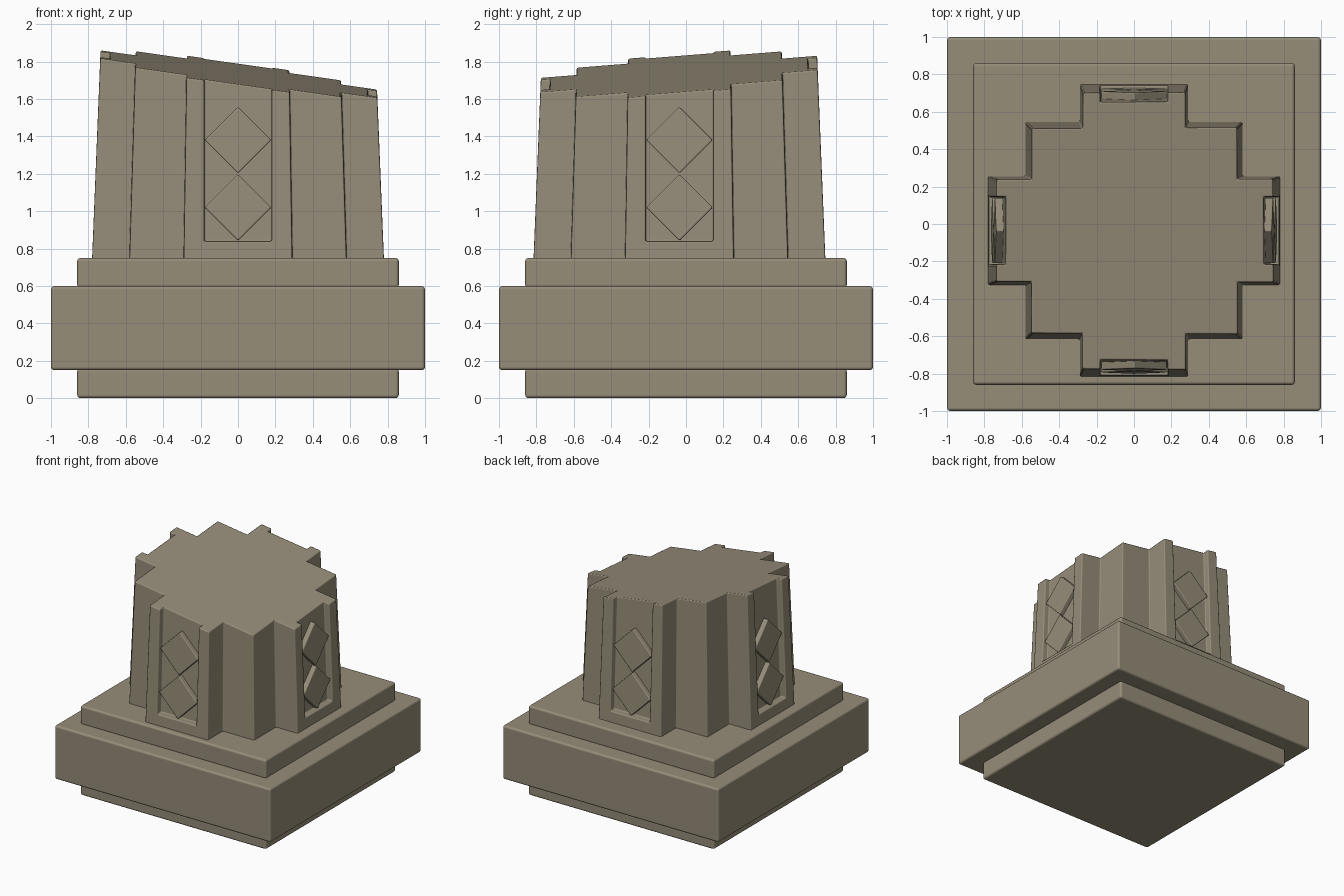
import bpy
import bmesh
from math import pi
from mathutils import Matrix, Vector

cube = bpy.data.objects.get("Cube")
if cube:
    bpy.data.objects.remove(cube, do_unlink=True)

STONE = (0.305, 0.266, 0.191, 1.0)
stone = bpy.data.materials.new("taupe stone")
stone.use_nodes = True
stone.diffuse_color = STONE
bsdf = stone.node_tree.nodes["Principled BSDF"]
bsdf.inputs["Base Color"].default_value = STONE
bsdf.inputs["Roughness"].default_value = 0.8

FOOT = 0.75        # height where the shaft begins
OFFSET_Y = -0.035  # the shaft sits slightly forward of the base
REACH = 0.78       # shaft half width at its foot
TAPER = 0.052      # shrink per unit of height


def shrink(z):
    return 1 - TAPER * (z - FOOT)


def finish(name, bm, bevel=0.0, segments=2):
    bmesh.ops.recalc_face_normals(bm, faces=bm.faces)
    mesh = bpy.data.meshes.new(name)
    bm.to_mesh(mesh)
    bm.free()
    mesh.materials.append(stone)
    obj = bpy.data.objects.new(name, mesh)
    bpy.context.collection.objects.link(obj)
    if bevel:
        mesh.polygons.foreach_set("use_smooth", [True] * len(mesh.polygons))
        add_bevel(obj, bevel, segments)
    return obj


def add_bevel(obj, width, segments):
    mod = obj.modifiers.new("rounded edges", "BEVEL")
    mod.width = width
    mod.segments = segments
    mod.limit_method = "ANGLE"
    mod.harden_normals = True


def prism(bm, bottom, top):
    """Close the solid between two matching loops of points."""
    a = [bm.verts.new(p) for p in bottom]
    b = [bm.verts.new(p) for p in top]
    bm.faces.new(a)
    bm.faces.new(b)
    for i in range(len(a)):
        j = (i + 1) % len(a)
        bm.faces.new((a[i], a[j], b[j], b[i]))


def wall_plate(bm, outline, inner, outer, turn):
    """Extrude a (sideways, height) outline along the leaning wall of one side."""
    place = Matrix.Translation((0, OFFSET_Y, 0)) @ Matrix.Rotation(turn * pi / 2, 4, "Z")
    loops = [[place @ Vector((u, -(REACH * shrink(z) + d), z)) for u, z in outline]
             for d in (inner, outer)]
    prism(bm, *loops)


# Square base in three stepped slabs
for name, half, low, high in (("lower_slab", 0.86, 0.0, 0.16),
                              ("middle_slab", 1.0, 0.15, 0.6),
                              ("upper_slab", 0.86, 0.59, FOOT)):
    bm = bmesh.new()
    bmesh.ops.create_cube(bm, size=1, matrix=Matrix.Translation((0, 0, (low + high) / 2))
                          @ Matrix.Diagonal((2 * half, 2 * half, high - low, 1)))
    finish(name, bm, 0.018, 3)

# Stepped cross plan of the shaft, one quarter turned four times
quarter = [(REACH, -0.29), (REACH, 0.29), (0.58, 0.29), (0.58, 0.58), (0.29, 0.58)]
plan = [Matrix.Rotation(k * pi / 2, 2) @ Vector(p) for k in range(4) for p in quarter]


def on_shaft(p, z):
    s = shrink(z)
    return Vector((p.x * s, p.y * s + OFFSET_Y, z))


def on_broken_top(p):
    z = 1.74
    for _ in range(8):
        v = on_shaft(p, z)
        z = 1.737 - 0.142 * v.x + 0.08 * v.y
    return on_shaft(p, z)


# Tapered shaft with a slanted top
bm = bmesh.new()
prism(bm, [on_shaft(p, FOOT - 0.03) for p in plan], [on_broken_top(p) for p in plan])
shaft = finish("shaft", bm)

# Open-topped recess on each side
bm = bmesh.new()
for k in range(4):
    wall_plate(bm, [(-0.18, 0.84), (0.18, 0.84), (0.18, 2.1), (-0.18, 2.1)], -0.05, 0.1, k)
cutter = finish("recess_cutter", bm)
cutter.hide_render = True
cutter.hide_viewport = True
cut = shaft.modifiers.new("recesses", "BOOLEAN")
cut.operation = "DIFFERENCE"
cut.solver = "EXACT"
cut.object = cutter
shaft.data.polygons.foreach_set("use_smooth", [True] * len(shaft.data.polygons))
add_bevel(shaft, 0.009, 2)

# Two stacked diamonds in each recess
for side, k in (("front", 0), ("left", 1), ("back", 2), ("right", 3)):
    bm = bmesh.new()
    for mid in (1.02, 1.38):
        r = 0.178
        wall_plate(bm, [(0, mid - r), (r, mid), (0, mid + r), (-r, mid)], -0.06, -0.01, k)
    finish(side + "_diamonds", bm, 0.008, 2)
